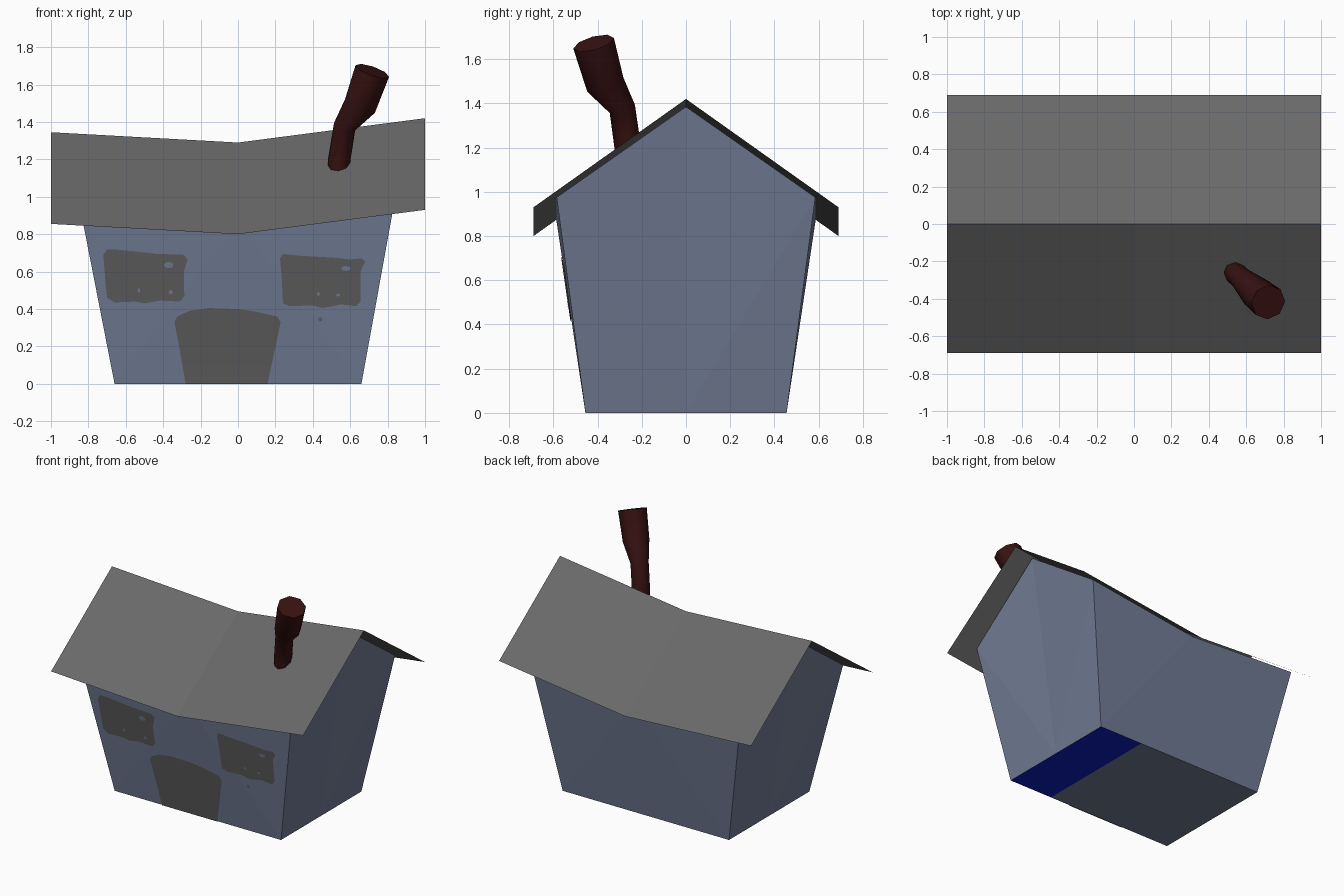
import bpy, bmesh, math
from mathutils import Vector
from mathutils.bvhtree import BVHTree

if "Cube" in bpy.data.objects:
    bpy.data.objects.remove(bpy.data.objects["Cube"])


def material(name, rgb):
    m = bpy.data.materials.new(name)
    m.diffuse_color = (*rgb, 1)
    m.use_nodes = True
    m.node_tree.nodes["Principled BSDF"].inputs["Base Color"].default_value = m.diffuse_color
    return m


WALL = material("slate blue", (0.165, 0.198, 0.296))
PAINT = material("window grey", (0.110, 0.110, 0.110))
ROOF = material("roof grey", (0.141, 0.141, 0.141))
BRICK = material("dark red", (0.040, 0.006, 0.006))
NAVY = material("navy", (0.003, 0.012, 0.50))


def make_object(name, bm, *mats):
    me = bpy.data.meshes.new(name)
    bm.to_mesh(me)
    ob = bpy.data.objects.new(name, me)
    bpy.context.collection.objects.link(ob)
    for m in mats:
        me.materials.append(m)
    return ob


# House body: three cross-sections, flaring upward, sagging in the middle
body = bmesh.new()
rings = []
for x_low, x_eave, x_top, z_eave, z_top in (
        (-0.66, -0.837, -0.86, 0.905, 1.322),
        (0, 0, 0, 0.862, 1.276),
        (0.66, 0.837, 0.86, 0.975, 1.385)):
    pts = ((x_low, 0, 0), (x_low, -0.455, 0), (x_eave, -0.585, z_eave),
           (x_top, 0, z_top), (x_eave, 0.585, z_eave), (x_low, 0.455, 0))
    rings.append([body.verts.new(p) for p in pts])
for a, b in zip(rings, rings[1:]):
    for i in range(6):
        j = (i + 1) % 6
        body.faces.new((a[i], a[j], b[j], b[i]))
for r in (rings[0], rings[-1]):
    body.faces.new(r[0:4])
    body.faces.new((r[0], r[3], r[4], r[5]))
bmesh.ops.triangulate(body, faces=body.faces[:])
# split the underside for its navy strip
bmesh.ops.bisect_plane(body, geom=body.verts[:] + body.edges[:] + body.faces[:],
                       plane_co=(0.32, 0, 0), plane_no=(1, 0, 0))
bmesh.ops.recalc_face_normals(body, faces=body.faces[:])
for f in body.faces:
    c = f.calc_center_median()
    f.material_index = int(c.z < 0.001 and c.x > 0.32)
tree = BVHTree.FromBMesh(body)
make_object("house_body", body, WALL, NAVY)

# Roof: thin folded sheet with a sagging ridge
roof = bmesh.new()
rows = []
for x, z in ((-1, 1.345), (0, 1.29), (1, 1.42)):
    rows.append([roof.verts.new((x, y, z - 0.71 * abs(y)))
                 for y in (-0.69, 0, 0.69)])
for a, b in zip(rows, rows[1:]):
    for i in range(2):
        roof.faces.new((a[i], b[i], b[i + 1], a[i + 1]))
make_object("roof", roof, ROOF)


# Painted details: thin plates laid onto the sloping front wall
def wall_y(x, z):
    hit = tree.ray_cast(Vector((x, -3, max(z, 0.002))), Vector((0, 1, 0)))[0]
    return hit.y


def plate(name, outline, mat, offset=0.005):
    bm = bmesh.new()
    bm.faces.new([bm.verts.new((x, 0, z)) for x, z in outline])
    # slice so the plate follows the bends of the wall
    for k in range(-7, 8):
        bmesh.ops.bisect_plane(bm, geom=bm.verts[:] + bm.edges[:] + bm.faces[:],
                               plane_co=(k * 0.1, 0, 0), plane_no=(1, 0, 0))
    for k in range(1, 8):
        bmesh.ops.bisect_plane(bm, geom=bm.verts[:] + bm.edges[:] + bm.faces[:],
                               plane_co=(0, 0, k * 0.1), plane_no=(0, 0, 1))
    for v in bm.verts:
        v.co.y = wall_y(v.co.x, v.co.z) - offset
    bmesh.ops.recalc_face_normals(bm, faces=bm.faces[:])
    if sum(f.normal.y for f in bm.faces) > 0:
        bmesh.ops.reverse_faces(bm, faces=bm.faces[:])
    make_object(name, bm, mat)


plate("left_window", [
    (-.72, .69), (-.70, .717), (-.65, .717), (-.55, .708), (-.44, .695),
    (-.29, .69), (-.27, .665), (-.29, .60), (-.287, .47), (-.31, .44),
    (-.42, .445), (-.50, .43), (-.55, .44), (-.66, .435), (-.70, .46),
    (-.71, .56)], PAINT)
plate("right_window", [
    (.225, .67), (.24, .695), (.33, .685), (.50, .675), (.60, .665),
    (.66, .67), (.68, .655), (.655, .60), (.655, .44), (.63, .415),
    (.55, .425), (.45, .405), (.40, .42), (.28, .415), (.24, .43),
    (.235, .55)], PAINT)
plate("door", [
    (-.28, 0), (-.315, .20), (-.34, .33), (-.325, .36), (-.26, .39),
    (-.16, .405), (0, .40), (.10, .385), (.21, .36), (.228, .33),
    (.205, .22), (.158, 0)], PAINT)


def speck(name, x, z, rx, rz, mat, offset):
    plate(name, [(x + rx * math.cos(i * math.tau / 8),
                  z + rz * math.sin(i * math.tau / 8)) for i in range(8)],
          mat, offset)


for i, (x, z, rx, rz) in enumerate((
        (-.37, .635, .026, .017), (.577, .617, .026, .013),
        (-.36, .49, .012, .012), (-.53, .50, .008, .012),
        (.43, .48, .008, .012), (.535, .475, .012, .008))):
    speck(f"window_glint_{i + 1}", x, z, rx, rz, WALL, 0.008)
speck("paint_drop", .44, .345, .011, .011, PAINT, 0.005)

# Chimney: crooked eight-sided pipe that widens toward the top
path = [((.535, -.245, 1.08), .055), ((.54, -.262, 1.19), .060),
        ((.570, -.288, 1.375), .060), ((.652, -.365, 1.485), .088),
        ((.718, -.418, 1.672), .095)]
pipe = bmesh.new()
loops = []
for i, (c, r) in enumerate(path):
    before = Vector(path[max(i - 1, 0)][0])
    after = Vector(path[min(i + 1, len(path) - 1)][0])
    q = Vector((0, 0, 1)).rotation_difference((after - before).normalized())
    loops.append([pipe.verts.new(Vector(c) + q @ Vector(
        (r * math.cos(k * math.tau / 8), r * math.sin(k * math.tau / 8), 0)))
        for k in range(8)])
for a, b in zip(loops, loops[1:]):
    for k in range(8):
        n = (k + 1) % 8
        pipe.faces.new((a[k], a[n], b[n], b[k]))
pipe.faces.new(loops[-1])
pipe.faces.new(loops[0][::-1])
chimney = make_object("chimney", pipe, BRICK)
bpy.context.view_layer.objects.active = chimney
chimney.select_set(True)
bpy.ops.object.shade_smooth_by_angle(angle=math.radians(50))
